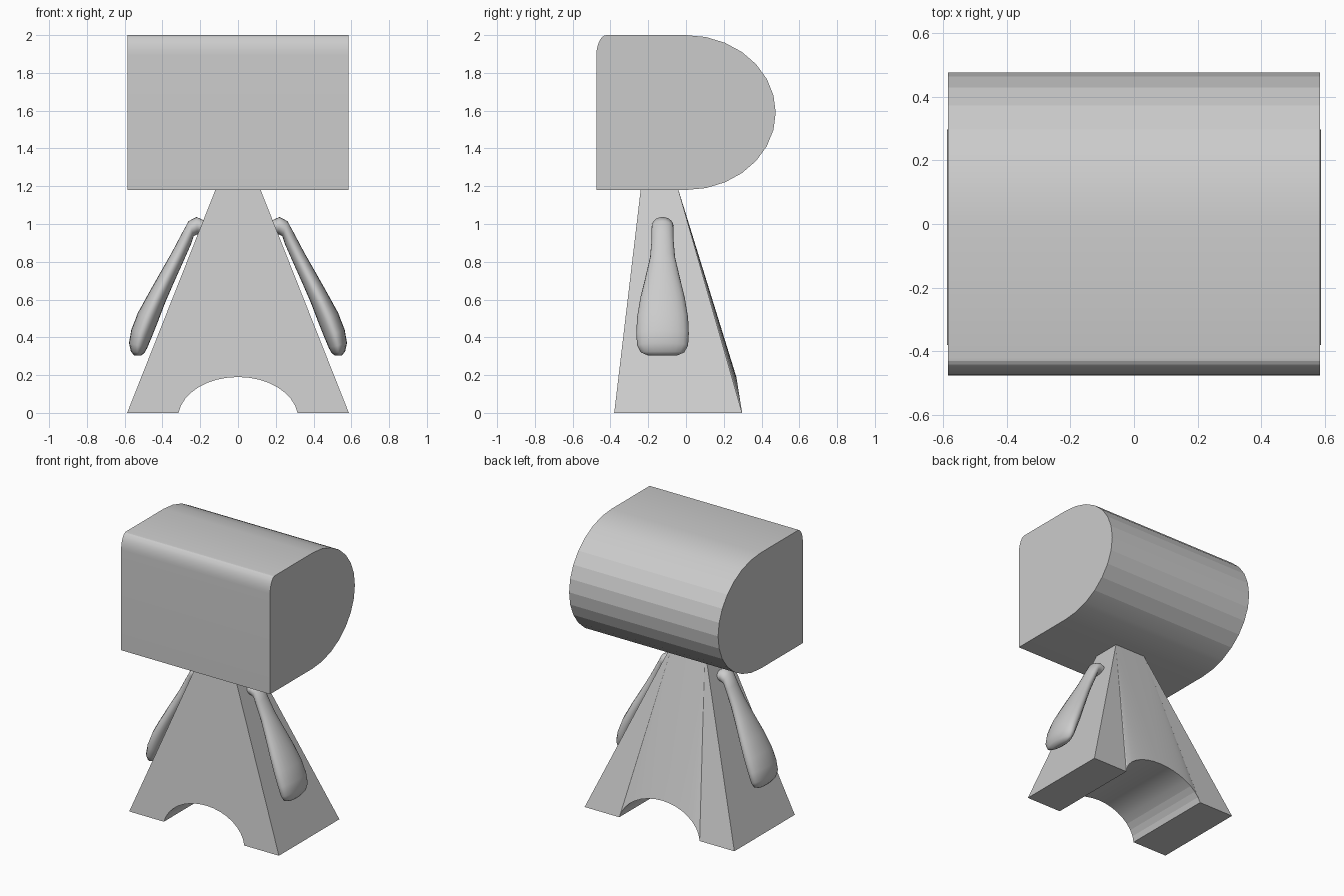
import bpy, bmesh, math
from mathutils import Vector

if "Cube" in bpy.data.objects:
    bpy.data.objects.remove(bpy.data.objects["Cube"])

grey = bpy.data.materials.new("plain grey")
grey.diffuse_color = (0.6, 0.6, 0.6, 1)
grey.use_nodes = True
grey.node_tree.nodes["Principled BSDF"].inputs["Base Color"].default_value = grey.diffuse_color


def finish(name, bm):
    """Turn a bmesh into a named grey object."""
    bmesh.ops.recalc_face_normals(bm, faces=bm.faces[:])
    mesh = bpy.data.meshes.new(name)
    bm.to_mesh(mesh)
    bm.free()
    mesh.materials.append(grey)
    obj = bpy.data.objects.new(name, mesh)
    bpy.context.collection.objects.link(obj)
    return obj


def smooth(obj, degrees):
    bpy.context.view_layer.objects.active = obj
    obj.select_set(True)
    bpy.ops.object.shade_smooth_by_angle(angle=math.radians(degrees))
    obj.select_set(False)


# Head: side profile (y, z) with a half-oval back and a soft front top edge
profile = [(-0.475, 1.18)]
for i in range(9):
    a = math.pi - i / 8 * math.pi / 2
    profile.append((-0.42 + 0.055 * math.cos(a), 1.89 + 0.11 * math.sin(a)))
for i in range(15):
    a = math.pi / 2 - i / 14 * math.pi
    profile.append((0.475 * math.cos(a), 1.59 + 0.41 * math.sin(a)))
bm = bmesh.new()
ends = [[bm.verts.new((x, y, z)) for y, z in profile] for x in (-0.584, 0.584)]
n = len(profile)
for ring in ends:
    bm.faces.new(ring)
for i in range(n):
    j = (i + 1) % n
    bm.faces.new((ends[0][i], ends[0][j], ends[1][j], ends[1][i]))
smooth(finish("head", bm), 12)

# Body: tapered block with an arch cut through the base
bm = bmesh.new()
N = 16
start = math.asin(0.03 / 0.22)
arch = []
for i in range(N + 1):
    a = math.pi + start - i / N * (math.pi + 2 * start)
    a = math.pi - start - i / N * (math.pi - 2 * start)
    arch.append((0.318 * math.cos(a), max(0.0, -0.03 + 0.22 * math.sin(a))))
sides = []
for base_y, top_y, slope in ((-0.38, -0.24, 0.119), (0.297, -0.04, -0.16)):
    b0, b1 = [bm.verts.new((x, base_y, 0)) for x in (-0.587, 0.587)]
    t0, t1 = [bm.verts.new((x, top_y, 1.18)) for x in (-0.12, 0.12)]
    arc = [bm.verts.new((x, base_y + slope * z, z)) for x, z in arch]
    bm.faces.new((b0, arc[0], t0))
    bm.faces.new((b1, t1, arc[-1]))
    bm.faces.new((t0, arc[N // 2], t1))
    for i in range(N):
        bm.faces.new((arc[i], arc[i + 1], t0 if i < N // 2 else t1))
    sides.append([t0, b0] + arc + [b1, t1])
front, back = sides
for i in range(len(front)):
    j = (i + 1) % len(front)
    bm.faces.new((front[i], front[j], back[j], back[i]))
smooth(finish("body", bm), 10)

# Arms: oval rings given by outer edge (x, z), inner edge (x, z), half width
rings = [
    (0.170, 1.015, 0.170, 0.950, 0.050),
    (0.220, 1.037, 0.215, 0.945, 0.057),
    (0.262, 1.015, 0.235, 0.935, 0.058),
    (0.300, 0.945, 0.250, 0.890, 0.058),
    (0.350, 0.850, 0.290, 0.800, 0.066),
    (0.410, 0.745, 0.335, 0.700, 0.090),
    (0.475, 0.630, 0.385, 0.585, 0.118),
    (0.530, 0.530, 0.425, 0.480, 0.135),
    (0.565, 0.440, 0.457, 0.400, 0.139),
    (0.577, 0.370, 0.480, 0.345, 0.135),
    (0.567, 0.325, 0.497, 0.315, 0.115),
    (0.550, 0.303, 0.515, 0.303, 0.075),
]
S = 20
bm = bmesh.new()
loops = []
for ox, oz, ix, iz, w in rings:
    outer, inner = Vector((ox, -0.124, oz)), Vector((ix, -0.124, iz))
    mid, half = (outer + inner) / 2, (outer - inner) / 2
    loops.append([bm.verts.new(mid + half * math.cos(k * math.tau / S)
                               + Vector((0, w * math.sin(k * math.tau / S), 0)))
                  for k in range(S)])
for a, b in zip(loops, loops[1:]):
    for k in range(S):
        m = (k + 1) % S
        bm.faces.new((a[k], a[m], b[m], b[k]))
bm.faces.new(loops[0])
bm.faces.new(loops[-1])
arms = finish("arms", bm)
smooth(arms, 60)
arms.modifiers.new("mirror", 'MIRROR').use_axis[0] = True
